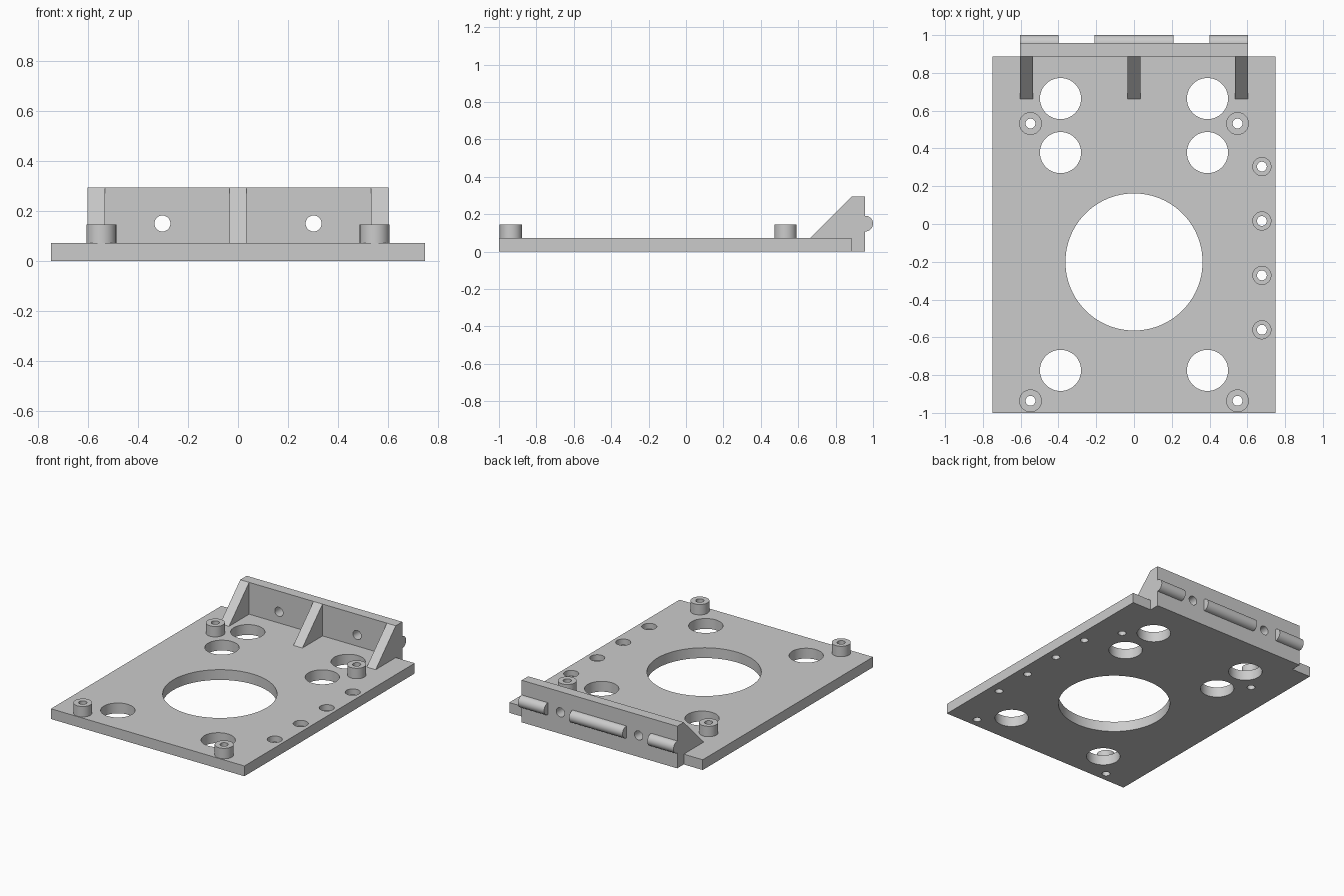
import bpy
import bmesh
from math import pi, sin, cos, radians
from mathutils import Matrix

if "Cube" in bpy.data.objects:
    bpy.data.objects.remove(bpy.data.objects["Cube"], do_unlink=True)

# Material
GREY = (0.6, 0.6, 0.6, 1.0)
grey = bpy.data.materials.new("light grey")
grey.use_nodes = True
grey.diffuse_color = GREY
grey.node_tree.nodes["Principled BSDF"].inputs["Base Color"].default_value = GREY

# Shared dimensions
THICK = 0.072
WALL_FRONT, WALL_BACK = 0.886, 0.958
WALL_HALF, WALL_TOP = 0.603, 0.295
ROD_Z = 0.15
SCREW_R = 0.026


def add_object(name, bm):
    bmesh.ops.recalc_face_normals(bm, faces=bm.faces)
    mesh = bpy.data.meshes.new(name)
    bm.to_mesh(mesh)
    bm.free()
    obj = bpy.data.objects.new(name, mesh)
    bpy.context.collection.objects.link(obj)
    mesh.materials.append(grey)
    return obj


def prism(name, profile, x0, x1):
    """Extrude a (y, z) outline along x."""
    bm = bmesh.new()
    face = bm.faces.new([bm.verts.new((x0, y, z)) for y, z in profile])
    new = bmesh.ops.extrude_face_region(bm, geom=[face])["geom"]
    moved = [g for g in new if isinstance(g, bmesh.types.BMVert)]
    bmesh.ops.translate(bm, verts=moved, vec=(x1 - x0, 0, 0))
    return add_object(name, bm)


def rect(y0, y1, z0, z1):
    return [(y0, z0), (y1, z0), (y1, z1), (y0, z1)]


def cylinder(name, radius, x, y, z0, z1, segments=48):
    bm = bmesh.new()
    bmesh.ops.create_cone(bm, cap_ends=True, segments=segments, radius1=radius,
                          radius2=radius, depth=z1 - z0,
                          matrix=Matrix.Translation((x, y, (z0 + z1) / 2)))
    return add_object(name, bm)


def activate(obj):
    bpy.ops.object.select_all(action="DESELECT")
    obj.select_set(True)
    bpy.context.view_layer.objects.active = obj


def cut(obj, cutter):
    """Subtract the cutter, then discard it."""
    cutter.hide_render = True
    mod = obj.modifiers.new("hole", "BOOLEAN")
    mod.operation = "DIFFERENCE"
    mod.solver = "EXACT"
    mod.object = cutter
    activate(obj)
    bpy.ops.object.modifier_apply(modifier=mod.name)
    bpy.data.objects.remove(cutter, do_unlink=True)


def smooth(obj):
    activate(obj)
    bpy.ops.object.shade_smooth_by_angle(angle=radians(30))


def drill(obj, radius, x, y, z0=-0.1, z1=0.4, segments=48):
    cut(obj, cylinder("hole_cutter", radius, x, y, z0, z1, segments))


# Base plate with its central bore and round windows
plate = prism("base_plate", rect(-1.0, WALL_FRONT, 0, THICK), -0.75, 0.75)
drill(plate, 0.363, 0, -0.201, segments=96)
for side in (-1, 1):
    for y in (0.664, 0.378, -0.775):
        drill(plate, 0.109, side * 0.389, y)

# Counterbored screw holes along the left edge
for i in range(4):
    y = 0.304 - 0.288 * i
    drill(plate, SCREW_R, 0.677, y)
    drill(plate, 0.048, 0.677, y, z0=THICK - 0.04)

# Four standoffs, each drilled through with the plate below
for side, side_name in ((-1, "right"), (1, "left")):
    for y, end_name in ((-0.936, "front"), (0.532, "back")):
        x = side * 0.548
        drill(plate, SCREW_R, x, y)
        boss = cylinder(f"{end_name}_{side_name}_standoff", 0.06, x, y, THICK, 0.145)
        drill(boss, SCREW_R, x, y)
        smooth(boss)
smooth(plate)

# Upright back wall with two cross holes
wall = prism("back_wall", rect(WALL_FRONT, WALL_BACK, 0, WALL_TOP), -WALL_HALF, WALL_HALF)
for x in (-0.303, 0.303):
    cutter = cylinder("hole_cutter", 0.032, 0, 0, -0.2, 0.2)
    cutter.matrix_world = Matrix.Translation((x, 0.92, ROD_Z)) @ Matrix.Rotation(pi / 2, 4, "X")
    bpy.context.view_layer.update()
    cut(wall, cutter)
smooth(wall)

# Triangular ribs bracing the wall
rib = [(WALL_FRONT - (WALL_TOP - THICK), THICK), (WALL_FRONT, THICK), (WALL_FRONT, WALL_TOP)]
for name, x0, x1 in (("right_rib", -WALL_HALF, -0.534),
                     ("middle_rib", -0.035, 0.035),
                     ("left_rib", 0.534, WALL_HALF)):
    prism(name, rib, x0, x1)

# Half-round bars on the back of the wall
STEPS = 24
half_round = [(WALL_BACK + 0.042 * cos(a), ROD_Z + 0.042 * sin(a))
              for a in (pi * (i / STEPS - 0.5) for i in range(STEPS + 1))]
for name, x0, x1 in (("right_bar", -WALL_HALF, -0.4),
                     ("middle_bar", -0.208, 0.208),
                     ("left_bar", 0.4, WALL_HALF)):
    smooth(prism(name, half_round, x0, x1))
